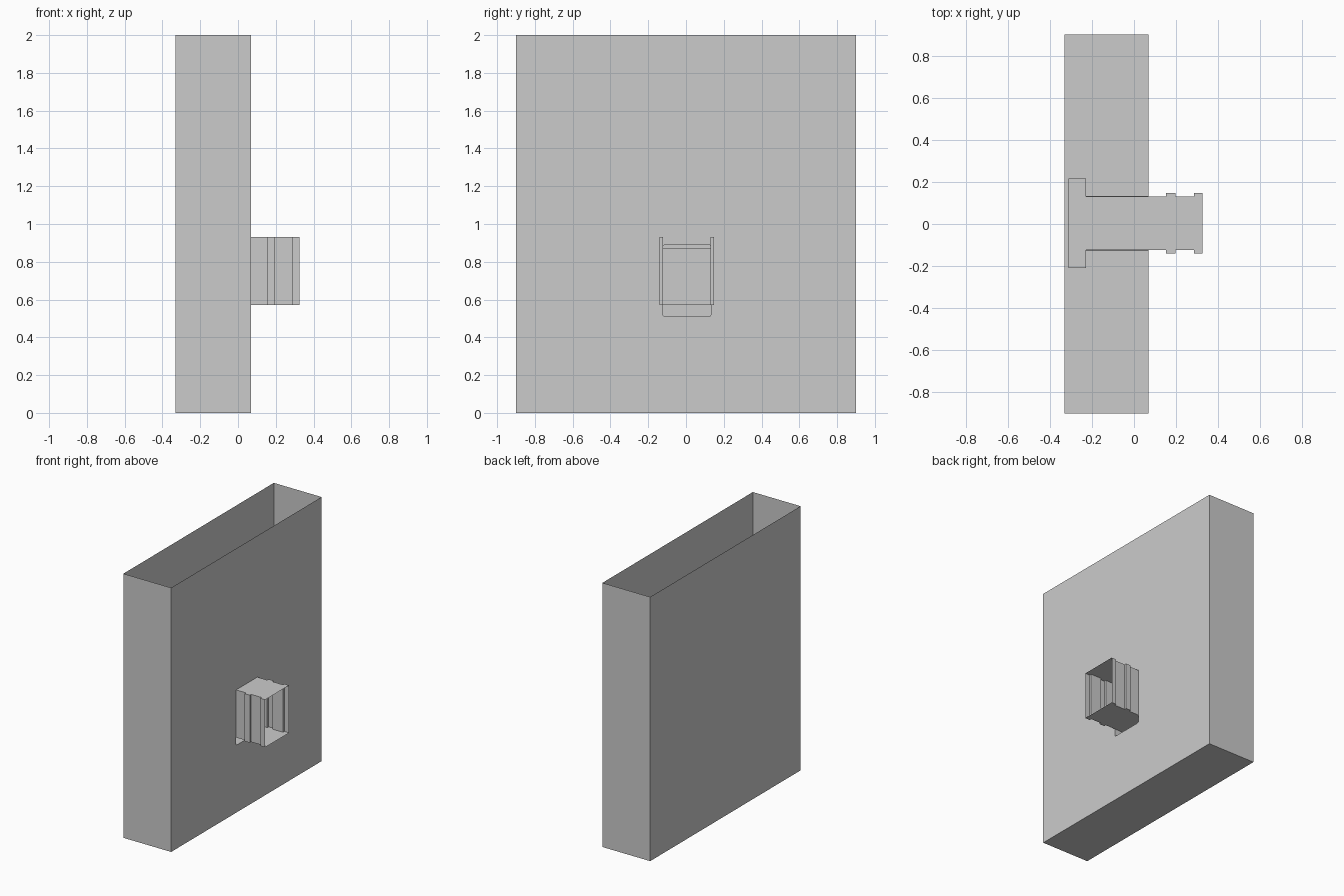
import bpy, bmesh, math

if "Cube" in bpy.data.objects:
    bpy.data.objects.remove(bpy.data.objects["Cube"])

CY = 0.004          # the spout sits slightly off centre
X0, X1, HY, H = -0.33, 0.07, 0.9, 2.0


def finish(name, bm, recalc=True):
    bmesh.ops.remove_doubles(bm, verts=bm.verts, dist=1e-5)
    if recalc:
        bmesh.ops.recalc_face_normals(bm, faces=bm.faces)
    me = bpy.data.meshes.new(name)
    bm.to_mesh(me)
    bm.free()
    ob = bpy.data.objects.new(name, me)
    bpy.context.collection.objects.link(ob)
    return ob


def face(bm, pts):
    return bm.faces.new([bm.verts.new(p) for p in pts])


def edge_loop(bm, pts):
    vs = [bm.verts.new(p) for p in pts]
    return [bm.edges.new((v, vs[(i + 1) % len(vs)])) for i, v in enumerate(vs)]


def round_rect(y0, y1, z0, z1, r=0.015, n=4):
    pts = []
    corners = [(y1 - r, z1 - r), (y0 + r, z1 - r), (y0 + r, z0 + r), (y1 - r, z0 + r)]
    for k, (cy, cz) in enumerate(corners):
        for i in range(n + 1):
            a = math.pi / 2 * (k + i / n)
            pts.append((cy + r * math.cos(a), cz + r * math.sin(a)))
    return pts


# wall opening outline, shared by the tank and the recess
hole = round_rect(CY - 0.129, CY + 0.129, 0.51, 0.89)

# open-topped thin tank
bm = bmesh.new()
face(bm, [(X0, -HY, 0), (X1, -HY, 0), (X1, HY, 0), (X0, HY, 0)])
face(bm, [(X0, -HY, 0), (X0, HY, 0), (X0, HY, H), (X0, -HY, H)])
for y in (-HY, HY):
    face(bm, [(X0, y, 0), (X1, y, 0), (X1, y, H), (X0, y, H)])
edges = edge_loop(bm, [(X1, -HY, 0), (X1, HY, 0), (X1, HY, H), (X1, -HY, H)])
edges += edge_loop(bm, [(X1, y, z) for y, z in hole])
bmesh.ops.triangle_fill(bm, edges=edges, use_beauty=True, use_dissolve=False,
                        normal=(1, 0, 0))
finish("tank", bm)

# recess lining behind the wall opening
bm = bmesh.new()
n = len(hole)
for i in range(n):
    (ya, za), (yb, zb) = hole[i], hole[(i + 1) % n]
    face(bm, [(-0.229, ya, za), (X1, ya, za), (X1, yb, zb), (-0.229, yb, zb)])
finish("recess_lining", bm)

# ribbed spout with a wide head inside the tank: half profile in x, y
half = [(-0.31, 0.212), (-0.229, 0.212), (-0.229, 0.127), (0.153, 0.127),
        (0.153, 0.143), (0.196, 0.143), (0.196, 0.127), (0.286, 0.127),
        (0.286, 0.143), (0.325, 0.143)]
profile = half + [(x, -y) for x, y in reversed(half)]
ZB, ZT = 0.57, 0.93
bm = bmesh.new()
for z in (ZB, ZT):
    face(bm, [(x, CY + y, z) for x, y in profile])
m = len(profile)
for i in range(m):
    if i == len(half) - 1:      # outer end stays open
        continue
    (xa, ya), (xb, yb) = profile[i], profile[(i + 1) % m]
    face(bm, [(xa, CY + ya, ZB), (xb, CY + yb, ZB),
              (xb, CY + yb, ZT), (xa, CY + ya, ZT)])
finish("spout", bm)

# lintel strip deeper inside the spout
bm = bmesh.new()
face(bm, [(-0.229, CY - 0.127, 0.87), (-0.229, CY + 0.127, 0.87),
          (-0.229, CY + 0.127, 0.93), (-0.229, CY - 0.127, 0.93)])
finish("inner_lintel", bm)
